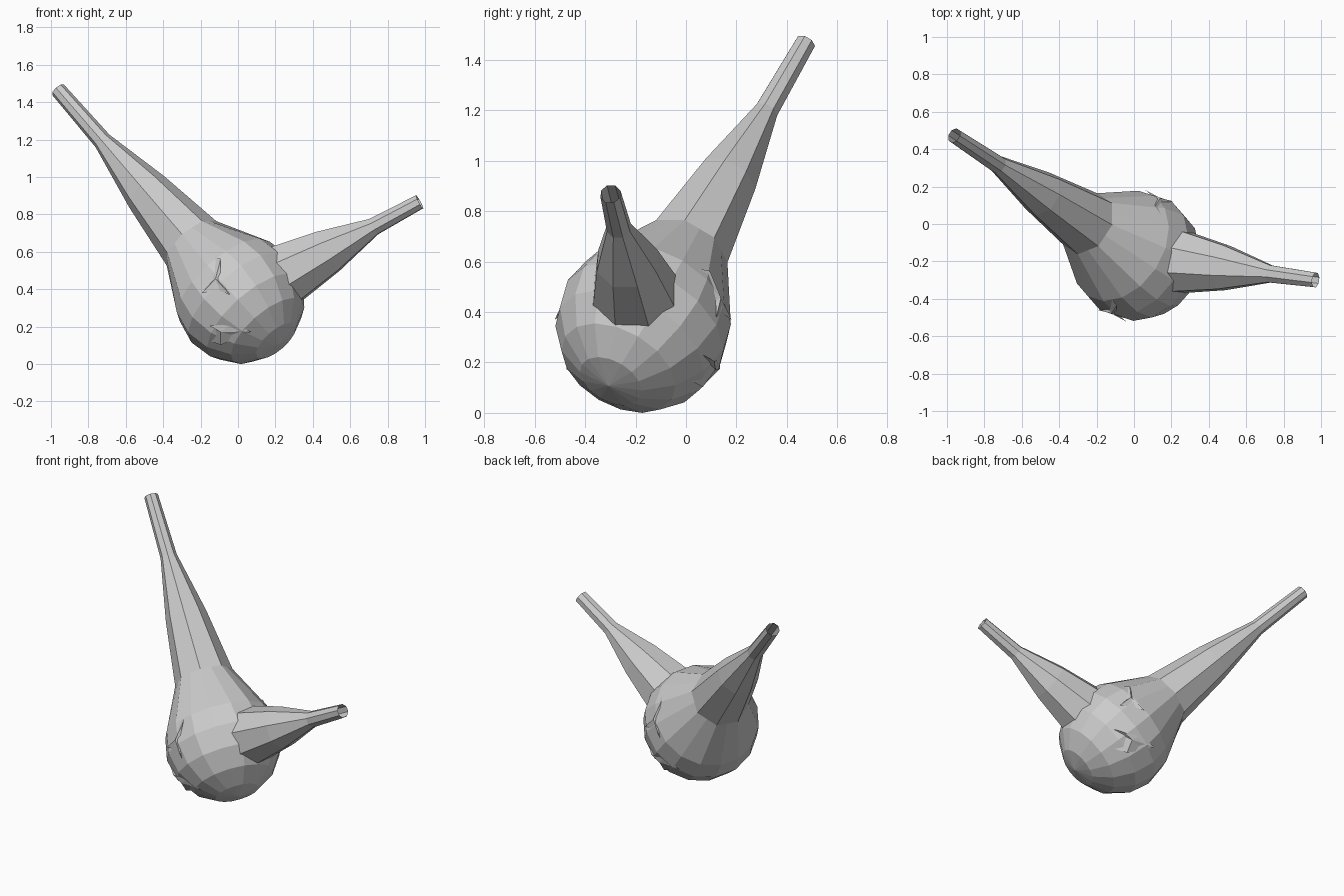
import bpy, bmesh, math
from mathutils import Vector

if "Cube" in bpy.data.objects:
    bpy.data.objects.remove(bpy.data.objects["Cube"])

C = Vector((0.01, -0.17, 0.348))   # centre of the round body
R = 0.348


def make(name, bm):
    bmesh.ops.recalc_face_normals(bm, faces=bm.faces)
    me = bpy.data.meshes.new(name)
    bm.to_mesh(me)
    bm.free()
    ob = bpy.data.objects.new(name, me)
    bpy.context.collection.objects.link(ob)
    return ob


def lathe(name, tip, rings, n, tip_pole=None):
    """Revolve (distance, radius, flat) rings around the axis centre -> tip.
    flat rings put every second point on the chord, giving n/2 flat sides."""
    axis = (tip - C).normalized()
    q = axis.to_track_quat('Z', 'Y')
    bm = bmesh.new()
    loops = []
    for d, r, flat in rings:
        loop = []
        for k in range(n):
            a = math.tau * k / n + math.pi / 8
            rr = r * math.cos(math.tau / n) if flat and k % 2 else r
            loop.append(bm.verts.new(C + q @ Vector((rr * math.cos(a), rr * math.sin(a), d))))
        loops.append(loop)
    for a, b in zip(loops, loops[1:]):
        for k in range(n):
            bm.faces.new((a[k], a[(k + 1) % n], b[(k + 1) % n], b[k]))
    if tip_pole is not None:
        p = bm.verts.new(C + axis * tip_pole)
        for k in range(n):
            bm.faces.new((loops[-1][k], loops[-1][(k + 1) % n], p))
    return make(name, bm)


# Round body flowing into the long eight-sided neck, open at the tip
neck_tip = Vector((-0.965, 0.475, 1.47))
rings = [(1.615, 0.042, True), (1.22, 0.05, True), (0.83, 0.125, True), (0.43, 0.178, True)]
for deg in (67.5, 90, 112.5, 135, 157.5):
    t = math.radians(deg)
    rings.append((R * math.cos(t), R * math.sin(t), False))
lathe("body_and_long_neck", neck_tip, rings, 16, -R)

# Short side spout, open at the tip
spout_tip = Vector((0.975, -0.30, 0.87))
lathe("short_spout", spout_tip,
      [(1.10, 0.042, False), (0.82, 0.05, False), (0.54, 0.128, False),
       (0.263, 0.18, False), (0.18, 0.2, False)], 8)


# Thin crumpled relief patches on the front, repeated half a turn around
def patch(name, outline, side):
    bm = bmesh.new()

    def place(x, z, lift):
        y = -math.sqrt(max(R * R - x * x - z * z, 0))
        p = Vector((x, y, z)).normalized() * (R + lift)
        return bm.verts.new(C + Vector((p.x * side, p.y * side, p.z)))

    vs = [place(x, z, 0.008 if i % 2 else -0.012) for i, (x, z) in enumerate(outline)]
    mx = sum(p[0] for p in outline) / len(outline)
    mz = sum(p[1] for p in outline) / len(outline)
    mid = place(mx, mz, 0.004)
    for i in range(len(vs)):
        bm.faces.new((vs[i], vs[(i + 1) % len(vs)], mid))
    make(name, bm)


upper = [(-0.17, 0.24), (-0.10, 0.21), (-0.11, 0.10), (-0.05, 0.02),
         (-0.12, 0.05), (-0.20, 0.03), (-0.15, 0.10)]
lower = [(-0.26, -0.10), (-0.16, -0.14), (-0.05, -0.14), (0.06, -0.17),
         (0.0, -0.21), (-0.10, -0.24), (-0.20, -0.22)]
for label, side in (("front", 1), ("back", -1)):
    patch(label + "_upper_patch", upper, side)
    patch(label + "_lower_patch", lower, side)
